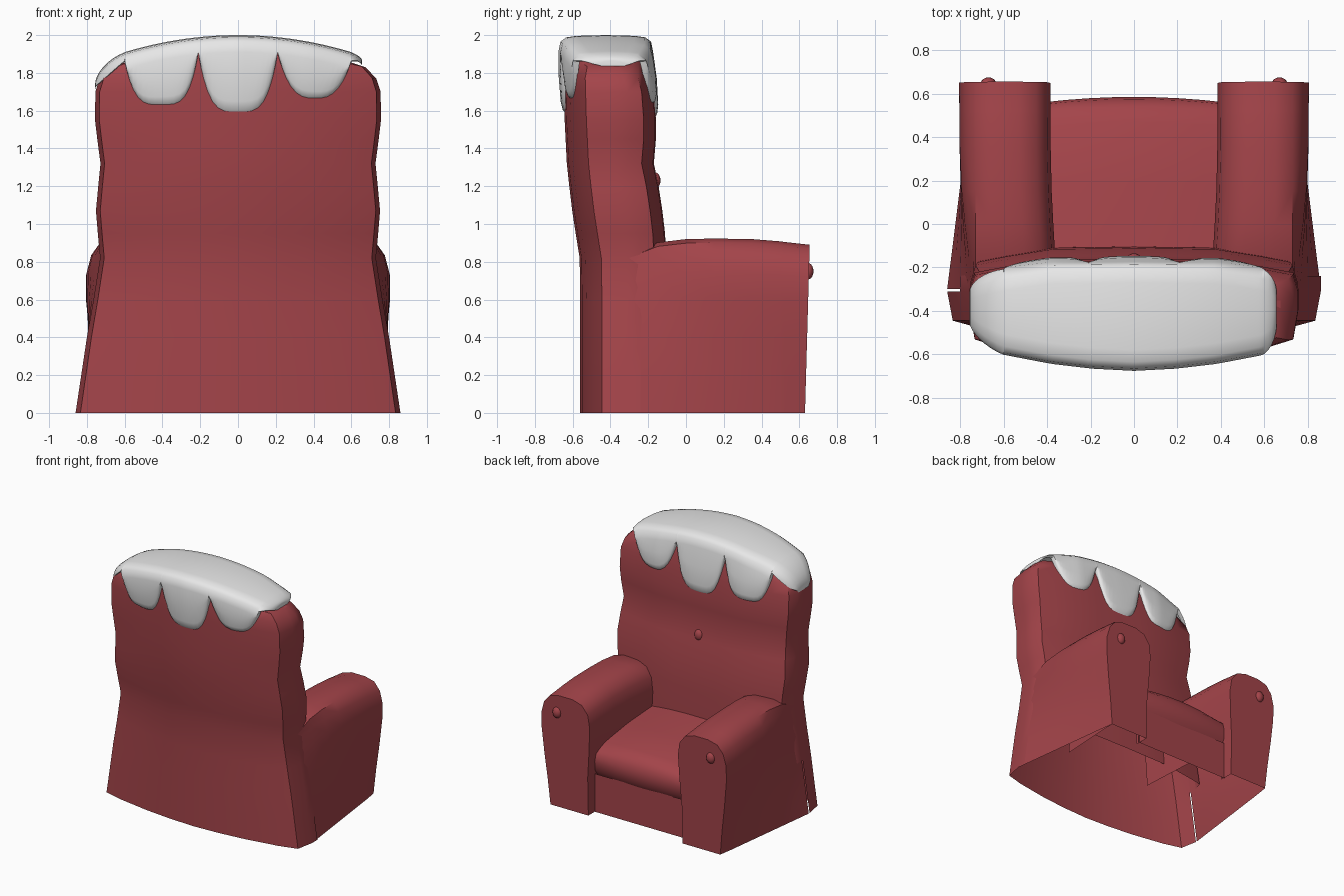
import bpy, bmesh, math

cube = bpy.data.objects.get("Cube")
if cube:
    bpy.data.objects.remove(cube)


def material(name, rgb):
    m = bpy.data.materials.new(name)
    m.use_nodes = True
    m.diffuse_color = (*rgb, 1)
    m.node_tree.nodes["Principled BSDF"].inputs["Base Color"].default_value = (*rgb, 1)
    return m


RED = material("red_fabric", (0.37, 0.058, 0.068))
WHITE = material("white_snow", (0.8, 0.8, 0.8))


def interp(table, x):
    """Piecewise linear lookup in a list of (x, value) pairs."""
    if x <= table[0][0]:
        return table[0][1]
    for (a, va), (b, vb) in zip(table, table[1:]):
        if x <= b:
            return va + (vb - va) * (x - a) / (b - a)
    return table[-1][1]


def finish(bm, name, mat, angle):
    bmesh.ops.recalc_face_normals(bm, faces=bm.faces)
    me = bpy.data.meshes.new(name)
    bm.to_mesh(me)
    bm.free()
    me.materials.append(mat)
    me.shade_smooth()
    me.set_sharp_from_angle(angle=math.radians(angle))
    ob = bpy.data.objects.new(name, me)
    bpy.context.scene.collection.objects.link(ob)
    return ob


def loft(name, rings, mat, closed=True, first=False, last=False, skip=None, angle=40):
    """Bridge rings of equal length; optionally cap the two ends."""
    bm = bmesh.new()
    rows = [[bm.verts.new(p) for p in r] for r in rings]
    n = len(rows[0])
    for i, (a, b) in enumerate(zip(rows, rows[1:])):
        for j in range(n if closed else n - 1):
            if not (skip and skip(i, j)):
                k = (j + 1) % n
                bm.faces.new((a[j], a[k], b[k], b[j]))
    if first:
        bm.faces.new(rows[0])
    if last:
        bm.faces.new(rows[-1])
    return finish(bm, name, mat, angle)


# Shape of the backrest: half width and depth by height, rounding by width
HALF = [(0, .86), (.2, .83), (.4, .80), (.6, .765), (.82, .73), (.95, .742), (1.07, .752),
        (1.2, .74), (1.32, .728), (1.45, .745), (1.55, .757), (1.7, .755)]
BACK_Y = [(0, -.56), (.8, -.56), (1.05, -.6), (1.3, -.63), (1.6, -.645), (1.9, -.65)]
FRONT_Y = [(0, -.1), (.9, -.105), (1.07, -.125), (1.2, -.145), (1.32, -.17),
           (1.5, -.155), (1.7, -.17), (1.9, -.2)]
BACK_ROUND = [(0, 0), (.25, .01), (.5, .032), (.8, .075), (.97, .115), (1, .25)]
FRONT_ROUND = [(0, 0), (.5, .005), (.8, .04), (.97, .065), (1, .14)]


def back_y(u, z):
    return interp(BACK_Y, z) + interp(BACK_ROUND, abs(u))


def front_y(u, z):
    return interp(FRONT_Y, z) - interp(FRONT_ROUND, abs(u))


# Backrest, open underneath, with an arched top
BACK_U = [-1, -.97, -.8, -.5, -.25, 0, .25, .5, .8, .97, 1]
FRONT_U = [1] + BACK_U[-2:0:-1] + [-1]


def back_ring(z, hw, arch=0, inset=0):
    ring = [(u * hw, back_y(u, z) + inset, z - arch * u * u) for u in BACK_U]
    return ring + [(u * hw, front_y(u, z) - inset, z - arch * u * u) for u in FRONT_U]


rings = [back_ring(z, w) for z, w in HALF]
rings += [back_ring(1.82, .732, .05), back_ring(1.91, .675, .08, .012),
          back_ring(1.95, .6, .095, .05), back_ring(1.962, .5, .075, .1)]
loft("backrest", rings, RED, last=True, angle=50,
     skip=lambda i, j: i < 2 and j >= len(BACK_U))

# Snow cap with three hanging lobes on each side and rounded ends
LOBES = [(-.6, -.21, 1.625, 4), (-.21, .21, 1.585, 4), (.21, .6, 1.66, 3)]
LEFT_END, RIGHT_END = -.757, .657


def snow_edge(x, sag):
    for a, b, low, power in LOBES:
        if a <= x <= b:
            t = abs((2 * x - a - b) / (b - a))
            return low - sag + (1.91 - .14 * x * x - low + sag) * t ** power
    return 1.86 if x > 0 else 1.72 + (x + .76) * .88


def snow_column(x):
    end = RIGHT_END if x > 0 else -LEFT_END
    e = max(0, (abs(x) - .58) / (end - .58))
    curl = 1 - math.sqrt(max(0, 1 - e * e))
    top = 2 - .25 * x * x - (.025 if x > 0 else .12) * curl
    u = min(abs(x) / .765, .97)
    sides = []
    for func, s, sag in ((back_y, -1, 0), (front_y, 1, .025)):
        low = min(snow_edge(x, sag), top - .03)
        shoulder = max(top - .09, low + .008)
        span = shoulder - low
        path = [(low, -.01), (low + .06 * span, .008), (low + .2 * span, .018),
                (low + .6 * span, .026), (shoulder, .026),
                (max(top - .035, shoulder + .005), .015), (top - .012, -.015), (top - .004, -.07)]
        col = []
        for z, out in path:
            y = func(u, z) + s * out
            col.append((x, y + (-.38 - y) * .62 * curl, z))
        sides.append(col)
    mid = (x, (sides[0][-1][1] + sides[1][-1][1]) / 2, top)
    return sides[0] + [mid] + sides[1][::-1]


xs = [LEFT_END + .157 * (1 - math.cos(math.pi * i / 16)) for i in range(8)]
for a, b, low, power in LOBES:
    xs += [a + (b - a) * (1 - math.cos(math.pi * i / 18)) / 2 for i in range(18)]
xs += [RIGHT_END - .057 * (1 - math.sin(math.pi * i / 10)) for i in range(6)]
loft("snow_cap", [snow_column(x) for x in xs], WHITE, closed=False,
     first=True, last=True, angle=60)

# Arms: rounded section swept from the backrest to a flat front
ARM = [(.74, 0), (.76, .2), (.785, .4), (.805, .6), (.805, .72), (.78, .81), (.73, .87),
       (.65, .89), (.53, .89), (.45, .865), (.4, .8), (.385, .7), (.395, .5), (.41, .3)]


def arm_ring(side, y, lift, foot, back):
    """Section at depth y: outside flares at the floor, top tucks into the backrest."""
    ring = []
    for x, z in ARM + [(.41, foot)]:
        hw = interp(HALF, z)
        if x < .6:
            x -= .03 * back
        elif z < .45:
            x += (hw - x) * (.655 - y) / .955
        else:
            x += (min(x, hw) - x) * back
        h = z + lift * max(0, z - .5) / .39
        ring.append((side * x, y - (.025 * (1 - z / .89) if y > .6 else 0), h))
    return ring


SWEEP = [(.655, 0, 0, 0), (.52, .015, 0, .02), (.5, .018, .3, .02), (.35, .03, .3, .05),
         (.15, .033, .3, .2), (0, .03, .3, .45), (-.15, .012, .3, .75), (-.3, -.05, .3, 1)]
for side, label in ((1, "left"), (-1, "right")):
    loft(label + "_arm", [arm_ring(side, *s) for s in SWEEP], RED,
         closed=False, first=True, angle=45)

# Seat cushion with a bulging front, open underneath, and the panel below it
SEAT = [(.54, .28), (.575, .33), (.585, .4), (.575, .46), (.54, .51),
        (.47, .54), (.2, .585), (-.2, .625)]
seat_rings = []
for i in range(9):
    t = i / 4 - 1
    seat_rings.append([(t * .42, y - (.025 * t * t if y > 0 else 0),
                        z - (.03 * t * t if z > .5 else 0)) for y, z in SEAT])
loft("seat_cushion", seat_rings, RED, closed=False, angle=45)
loft("front_panel", [[(x, .55, 0), (x, .55, .3)] for x in (-.42, .42)], RED, closed=False)

# Round buttons on the arms and backrest
for name, spot in (("left_arm_button", (.67, .645, .75)), ("right_arm_button", (-.67, .645, .75)),
                   ("backrest_button", (0, -.165, 1.23))):
    bm = bmesh.new()
    bmesh.ops.create_uvsphere(bm, u_segments=16, v_segments=10, radius=.04)
    bmesh.ops.scale(bm, vec=(.9, .75, 1.1), verts=bm.verts)
    bmesh.ops.translate(bm, vec=spot, verts=bm.verts)
    finish(bm, name, RED, 60)
